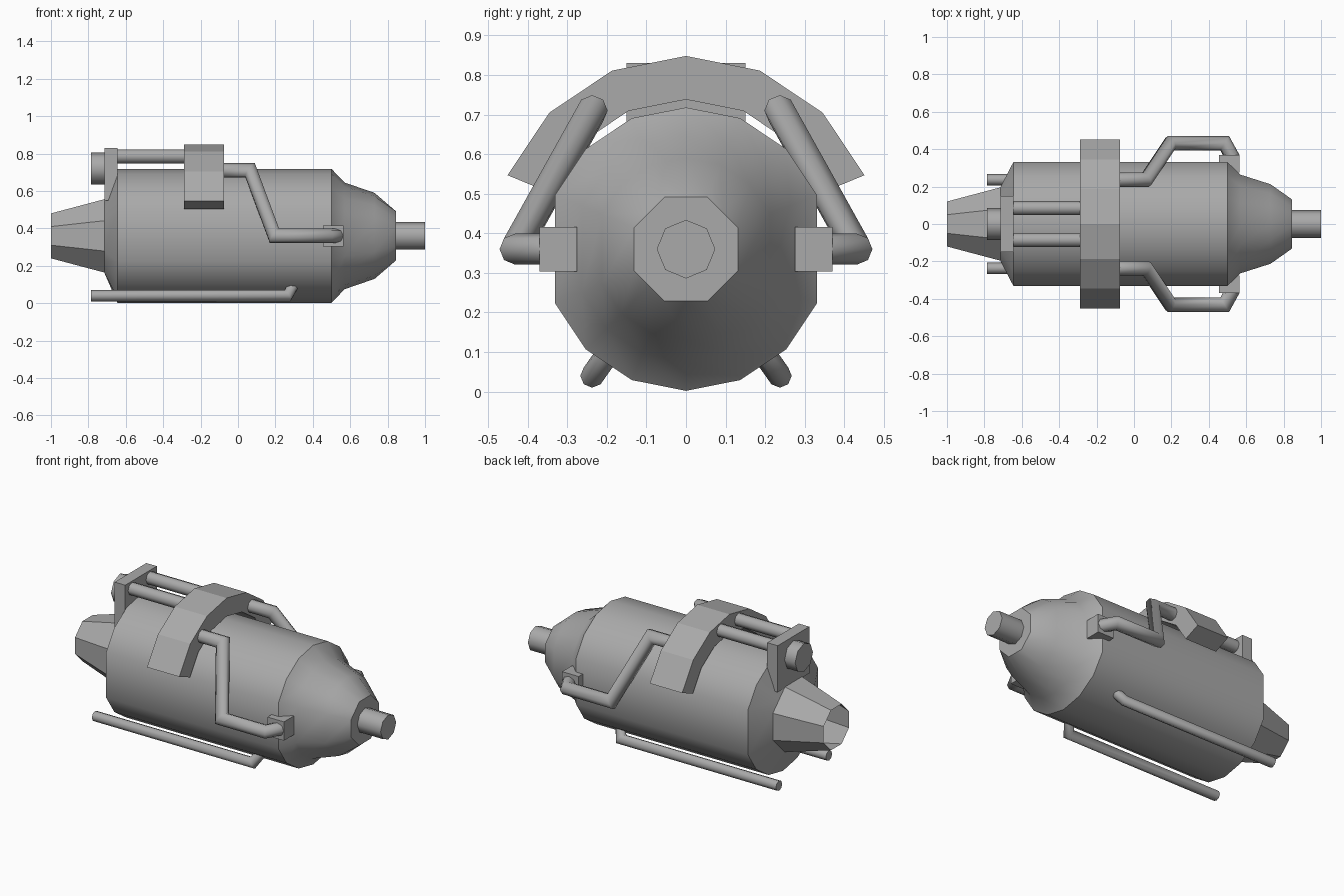
import bpy, bmesh
from math import sin, cos, pi, radians
from mathutils import Vector

cube = bpy.data.objects.get("Cube")
if cube:
    bpy.data.objects.remove(cube, do_unlink=True)

AXIS_Z = 0.36

grey = bpy.data.materials.new("plain grey")
grey.use_nodes = True
colour = (0.4, 0.4, 0.4, 1)
grey.diffuse_color = colour
grey.node_tree.nodes["Principled BSDF"].inputs["Base Color"].default_value = colour


def finish(name, bm, angle=None):
    bmesh.ops.recalc_face_normals(bm, faces=bm.faces)
    mesh = bpy.data.meshes.new(name)
    bm.to_mesh(mesh)
    bm.free()
    mesh.materials.append(grey)
    obj = bpy.data.objects.new(name, mesh)
    bpy.context.collection.objects.link(obj)
    if angle:
        bpy.ops.object.select_all(action='DESELECT')
        obj.select_set(True)
        bpy.context.view_layer.objects.active = obj
        bpy.ops.object.shade_smooth_by_angle(angle=radians(angle))
    return obj


def skin(name, rings, start_cap=True, end_cap=True, angle=None):
    """Join matching closed rings of points into a tube."""
    bm = bmesh.new()
    loops = [[bm.verts.new(p) for p in ring] for ring in rings]
    n = len(loops[0])
    for a, b in zip(loops, loops[1:]):
        for i in range(n):
            j = (i + 1) % n
            bm.faces.new((a[i], a[j], b[j], b[i]))
    if start_cap:
        bm.faces.new(loops[0][::-1])
    if end_cap:
        bm.faces.new(loops[-1])
    return finish(name, bm, angle)


def circle(x, y, z, r, n=8):
    return [Vector((x, y + r * sin(2 * pi * i / n), z + r * cos(2 * pi * i / n)))
            for i in range(n)]


def pipe(name, path, r):
    """Sweep an octagon along a path with mitred corners."""
    pts = [Vector(p) for p in path]
    rings = [circle(*pts[0], r)]
    for k in range(1, len(pts)):
        d = (pts[k] - pts[k - 1]).normalized()
        out = (pts[k + 1] - pts[k]).normalized() if k + 1 < len(pts) else d
        normal = (d + out).normalized()
        rings.append([v + d * ((pts[k] - v).dot(normal) / d.dot(normal))
                      for v in rings[-1]])
    return skin(name, rings, angle=60)


def box(name, x, y, z):
    ring = lambda px: [(px, y[0], z[0]), (px, y[1], z[0]), (px, y[1], z[1]), (px, y[0], z[1])]
    return skin(name, [ring(x[0]), ring(x[1])])


# Main hull: sixteen steps round with the side points left out; ends become octagons
steps = [k for k in range(16) if k not in (4, 12)]


def hull_ring(x, r, octagon=False):
    ring = []
    for k in steps:
        a = k * pi / 8
        rr = r * cos(pi / 8) if octagon and k % 2 == 0 else r
        ring.append((x, rr * sin(a), AXIS_Z + rr * cos(a)))
    return ring


profile = [(-1, 0.13, True), (-0.715, 0.212, True), (-0.645, 0.358, False),
           (0.5, 0.358, False), (0.57, 0.285, False), (0.73, 0.23, False),
           (0.845, 0.142, True)]
skin("hull", [hull_ring(*p) for p in profile], start_cap=False, angle=38)

# Nose plug
skin("nose_plug", [circle(0.84, 0, AXIS_Z, 0.074), circle(1, 0, AXIS_Z, 0.074)], angle=60)

# Saddle arch over the hull
def arch_ring(x):
    def arc(r, ks):
        return [(x, r * sin(k * pi / 8), AXIS_Z + r * cos(k * pi / 8)) for k in ks]
    return arc(0.488, range(-3, 4)) + arc(0.378, range(3, -4, -1))


skin("saddle_arch", [arch_ring(-0.29), arch_ring(-0.075)])

# Rear bracket with its round knob
box("rear_bracket", (-0.715, -0.645), (-0.15, 0.15), (0.55, 0.83))
skin("rear_knob", [circle(-0.785, 0, 0.72, 0.085), circle(-0.71, 0, 0.72, 0.085)], angle=60)

# Paired pipes and sockets
for side, s in (("left", 1), ("right", -1)):
    pipe("top_rod_" + side, [(-0.65, s * 0.085, 0.785), (-0.28, s * 0.085, 0.785)], 0.038)
    pipe("bent_pipe_" + side,
         [(-0.08, s * 0.237, 0.71), (0.065, s * 0.237, 0.71), (0.195, s * 0.432, 0.36),
          (0.485, s * 0.432, 0.36), (0.53, s * 0.35, 0.36)], 0.039)
    ys = sorted((s * 0.275, s * 0.37))
    box("pipe_socket_" + side, (0.455, 0.565), ys, (0.303, 0.416))
    pipe("lower_pipe_" + side,
         [(-0.785, s * 0.237, 0.04), (0.265, s * 0.237, 0.04), (0.31, s * 0.18, 0.12)], 0.03)
